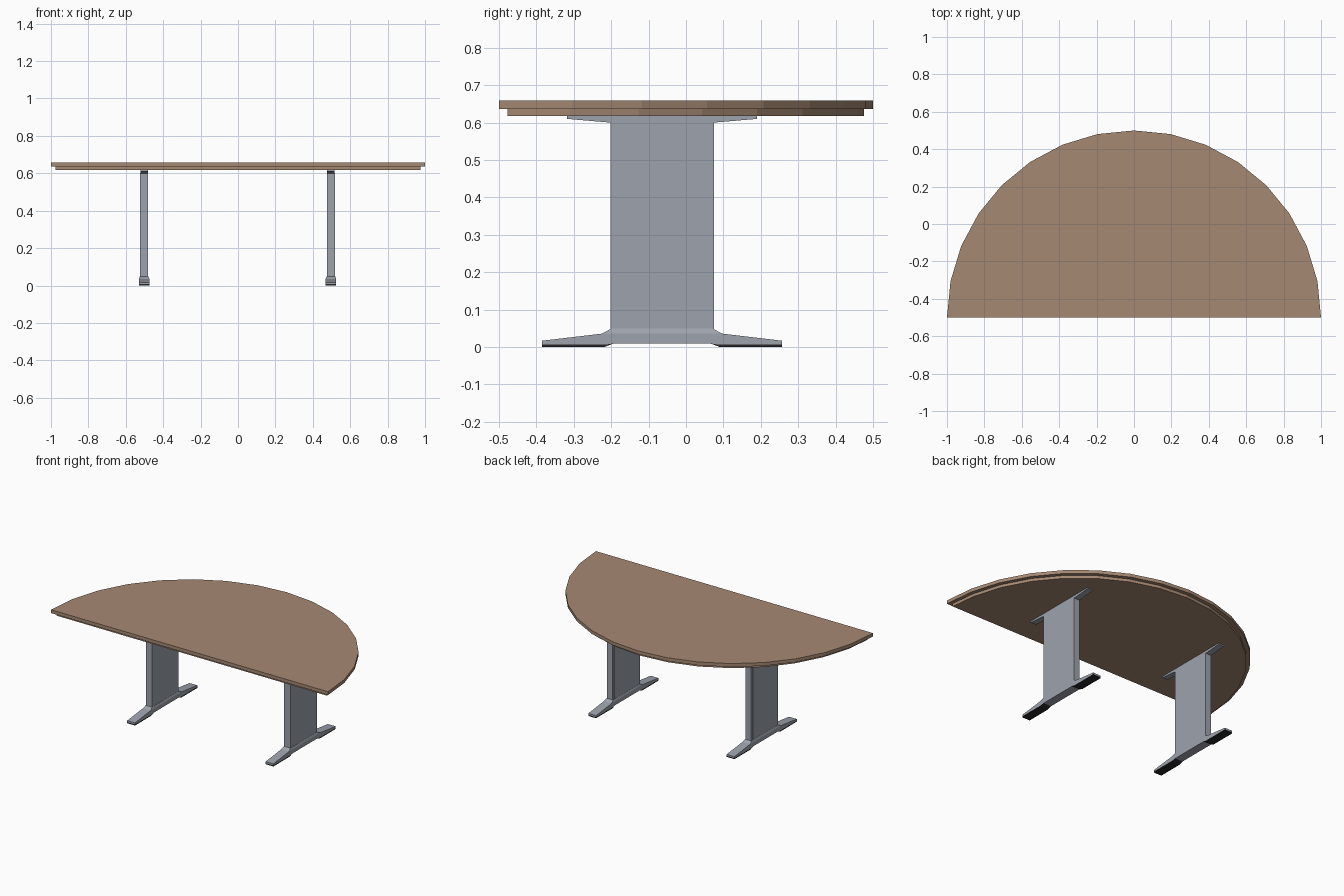
import bpy
import bmesh
import math

if "Cube" in bpy.data.objects:
    bpy.data.objects.remove(bpy.data.objects["Cube"], do_unlink=True)


def material(name, rgb):
    mat = bpy.data.materials.new(name)
    mat.use_nodes = True
    mat.diffuse_color = (*rgb, 1)
    mat.node_tree.nodes["Principled BSDF"].inputs["Base Color"].default_value = (*rgb, 1)
    return mat


wood = material("light brown wood", (0.38, 0.25, 0.17))
metal = material("grey metal", (0.34, 0.365, 0.42))
rubber = material("black rubber", (0.02, 0.02, 0.022))


def loft(name, mat, rings):
    """Skin a stack of matching point rings and cap both ends."""
    bm = bmesh.new()
    loops = [[bm.verts.new(p) for p in ring] for ring in rings]
    n = len(loops[0])
    for a, b in zip(loops, loops[1:]):
        for i in range(n):
            j = (i + 1) % n
            bm.faces.new((a[i], a[j], b[j], b[i]))
    bm.faces.new(loops[0])
    bm.faces.new(loops[-1])
    bmesh.ops.recalc_face_normals(bm, faces=bm.faces)
    mesh = bpy.data.meshes.new(name)
    bm.to_mesh(mesh)
    bm.free()
    mesh.materials.append(mat)
    obj = bpy.data.objects.new(name, mesh)
    bpy.context.collection.objects.link(obj)
    return obj


def half_disc(radius, front, z, segments=16):
    points = []
    for i in range(segments + 1):
        a = math.pi * i / segments
        points.append((radius * math.cos(a), max(front, -0.5 + radius * math.sin(a)), z))
    return points


def rect(cx, half_x, cy, half_y, z):
    return [(cx + sx * half_x, cy + sy * half_y, z)
            for sx, sy in ((-1, -1), (1, -1), (1, 1), (-1, 1))]


def prism(name, mat, cx, half_x, profile):
    """Extrude a side profile of (y, z) points across x."""
    return loft(name, mat, [[(cx + s * half_x, y, z) for y, z in profile] for s in (-1, 1)])


# Tabletop with a recessed lower layer
loft("tabletop", wood, [half_disc(1, -0.5, z) for z in (0.637, 0.659)])
loft("tabletop_lower_layer", wood, [half_disc(0.976, -0.477, z) for z in (0.618, 0.637)])

# Two matching legs
MID = -0.064
for side, cx in (("left", 0.497), ("right", -0.502)):
    # Upright panel and its rear cover strip
    loft(side + "_column", metal,
         [rect(cx, 0.022, -0.071, 0.131, z) for z in (0.04, 0.602)])
    loft(side + "_rear_cover", metal,
         [rect(cx, 0.0205, 0.067, 0.008, z) for z in (0.047, 0.602)])

    # Support bracket under the top
    half = [(0.254, 0.618), (0.254, 0.61), (0.137, 0.6)]
    prism(side + "_top_bracket", metal, cx, 0.02,
          [(MID + y, z) for y, z in half] + [(MID - y, z) for y, z in reversed(half)])

    # Foot bar with sloping toes and a tapered collar
    half = [(0.128, 0.01), (0.148, 0.007), (0.321, 0.007), (0.321, 0.017), (0.16, 0.036)]
    prism(side + "_foot", metal, cx, 0.028,
          [(MID + y, z) for y, z in half] + [(MID - y, z) for y, z in reversed(half)])
    loft(side + "_foot_collar", metal,
         [rect(cx, 0.028, MID, 0.16, 0.036), rect(cx, 0.023, MID, 0.137, 0.049)])

    # Pads beneath both toes
    for end, s in (("front", -1), ("back", 1)):
        pad = [(0.128, 0.01), (0.155, 0), (0.321, 0), (0.321, 0.007), (0.148, 0.007)]
        prism(side + "_" + end + "_pad", rubber, cx, 0.028,
              [(MID + s * y, z) for y, z in pad])
